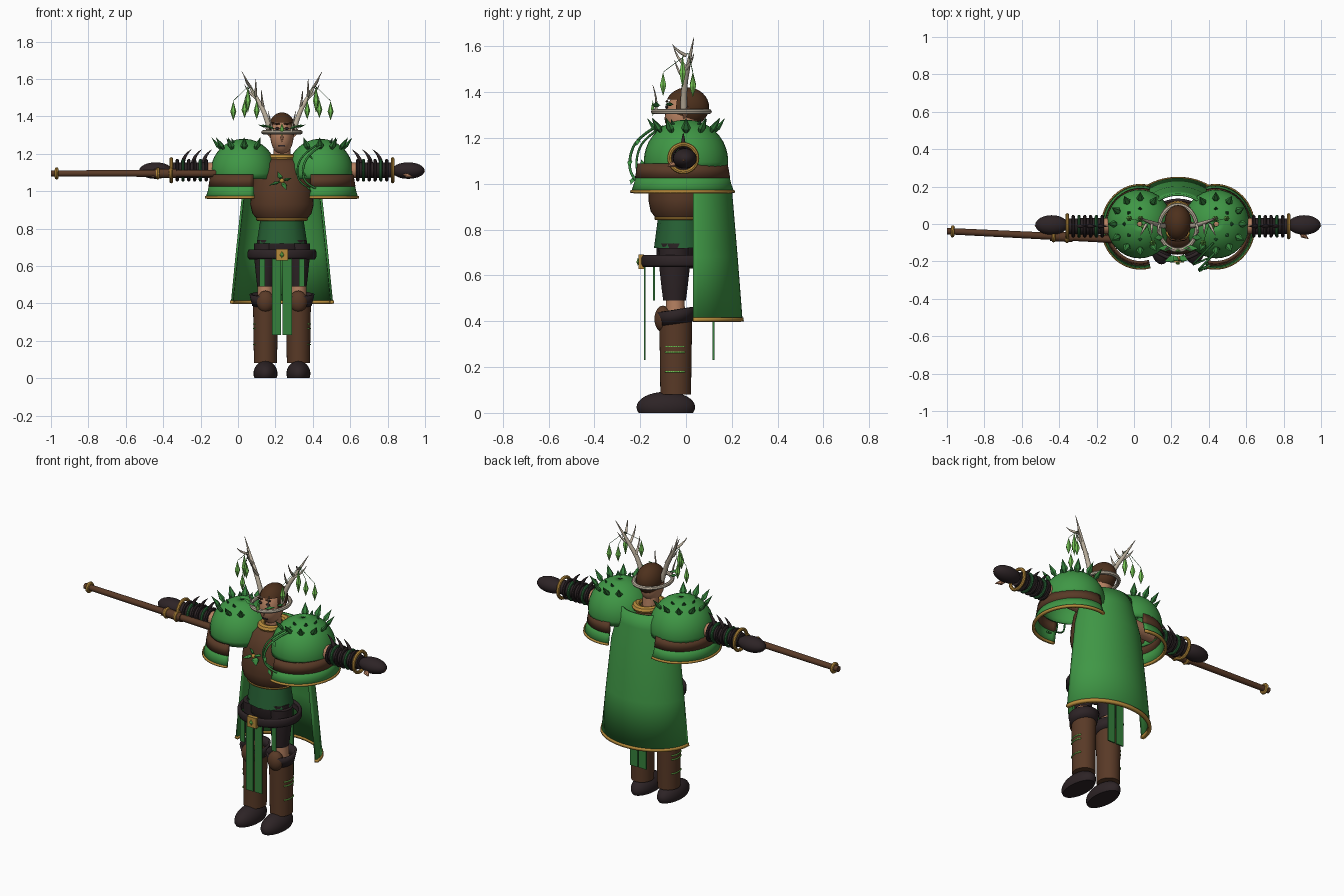
import bpy, bmesh, math
from mathutils import Vector

if "Cube" in bpy.data.objects:
    bpy.data.objects.remove(bpy.data.objects["Cube"])

CX = 0.235  # body centre; the long staff shifts it off the origin
PI = math.pi


def material(name, *rgb):
    m = bpy.data.materials.new(name)
    m.use_nodes = True
    m.diffuse_color = (*rgb, 1)
    m.node_tree.nodes["Principled BSDF"].inputs["Base Color"].default_value = (*rgb, 1)
    return m


GREEN = material("leaf green", .05, .31, .06)
CLOTH = material("cloth green", .035, .22, .045)
TUNIC = material("dark green", .02, .12, .035)
GLOW = material("bright green", .18, .57, .09)
LEATHER = material("brown leather", .1, .042, .02)
DARK = material("dark leather", .026, .017, .019)
SKIN = material("skin", .47, .22, .12)
GOLD = material("gold", .48, .26, .045)
BONE = material("bone", .52, .45, .35)
HAIR = material("brown hair", .075, .03, .012)


def finish(ob, mat, angle=40):
    ob.data.materials.clear()
    ob.data.materials.append(mat)
    bpy.ops.object.select_all(action='DESELECT')
    ob.select_set(True)
    bpy.context.view_layer.objects.active = ob
    if angle:
        bpy.ops.object.shade_smooth_by_angle(angle=math.radians(angle))
    return ob


def add_mesh(name, bm, mat, angle=40):
    bmesh.ops.recalc_face_normals(bm, faces=bm.faces)
    me = bpy.data.meshes.new(name)
    bm.to_mesh(me)
    bm.free()
    ob = bpy.data.objects.new(name, me)
    bpy.context.collection.objects.link(ob)
    return finish(ob, mat, angle)


def lathe(name, profile, mat, x=0, y=0, ys=1, start=0, sweep=2 * PI, thick=0, seg=32):
    """Spin (radius, z) pairs around z; a thickness makes an open shell."""
    bm = bmesh.new()
    full = sweep > 6.28
    n = seg if full else seg + 1
    rows = []
    for r, z in profile:
        angles = [start + sweep * i / seg for i in range(n)]
        rows.append([bm.verts.new((CX + x + r * math.cos(a), y + r * ys * math.sin(a), z)) for a in angles])
    for a, b in zip(rows, rows[1:]):
        for i in range(seg):
            j = (i + 1) % n
            bm.faces.new((a[i], a[j], b[j], b[i]))
    if not thick:
        bm.faces.new(rows[0])
        bm.faces.new(rows[-1])
    ob = add_mesh(name, bm, mat)
    if thick:
        mod = ob.modifiers.new("thickness", 'SOLIDIFY')
        mod.thickness, mod.offset = thick, 0
    return ob


def ball(name, loc, scale, mat, cut=None, floor=None):
    bm = bmesh.new()
    bmesh.ops.create_uvsphere(bm, u_segments=24, v_segments=16, radius=1)
    for v in bm.verts:
        v.co = Vector((CX, 0, 0)) + Vector(loc) + v.co * Vector(scale)
        if floor is not None:
            v.co.z = max(v.co.z, floor)
    if cut:
        gone = [f for f in bm.faces if cut(f.calc_center_median())]
        bmesh.ops.delete(bm, geom=gone, context='FACES')
    return add_mesh(name, bm, mat)


def box(name, loc, size, mat):
    bm = bmesh.new()
    bmesh.ops.create_cube(bm, size=1)
    for v in bm.verts:
        v.co = Vector((CX, 0, 0)) + Vector(loc) + v.co * Vector(size)
    return add_mesh(name, bm, mat, 0)


def tube(name, points, radii, mat, smooth=False):
    cu = bpy.data.curves.new(name, 'CURVE')
    cu.dimensions, cu.bevel_depth, cu.bevel_resolution, cu.use_fill_caps = '3D', 1, 3, True
    sp = cu.splines.new('NURBS' if smooth else 'POLY')
    sp.points.add(len(points) - 1)
    for p, co, r in zip(sp.points, points, radii):
        p.co, p.radius = (co[0] + CX, co[1], co[2], 1), r
    if smooth:
        sp.order_u, sp.use_endpoint_u, sp.resolution_u = 3, True, 6
    ob = bpy.data.objects.new(name, cu)
    bpy.context.collection.objects.link(ob)
    bpy.context.view_layer.objects.active = ob
    bpy.ops.object.select_all(action='DESELECT')
    ob.select_set(True)
    bpy.ops.object.convert(target='MESH')
    return finish(bpy.context.object, mat)


def ring(name, loc, major, minor, mat, rot=(0, 0, 0), scale=(1, 1, 1)):
    bpy.ops.mesh.primitive_torus_add(location=(loc[0] + CX, loc[1], loc[2]), rotation=rot, major_radius=major,
                                     minor_radius=minor, major_segments=32, minor_segments=8)
    ob = bpy.context.object
    ob.name, ob.scale = name, scale
    return finish(ob, mat)


def leaf(name, base, direction, length, width, mat, flat=.4):
    """Faceted spindle, widest near its base."""
    bm = bmesh.new()
    d = Vector(direction).normalized()
    q = d.to_track_quat('Z', 'Y')
    o = Vector((CX, 0, 0)) + Vector(base)
    ends = [bm.verts.new(o), bm.verts.new(o + d * length)]
    mid = [bm.verts.new(o + q @ Vector((math.cos(a) * width, math.sin(a) * width * flat, length * .45)))
           for a in (0, PI / 3, 2 * PI / 3, PI, 4 * PI / 3, 5 * PI / 3)]
    for i in range(6):
        for e in ends:
            bm.faces.new((e, mid[i], mid[(i + 1) % 6]))
    return add_mesh(name, bm, mat, 0)


# Head
tube("neck", [(0, .01, 1.12), (0, 0, 1.25)], [.045, .045], SKIN)
ball("head", (0, -.012, 1.295), (.062, .08, .1), SKIN)
ball("hair", (0, .005, 1.335), (.072, .096, .086), HAIR, cut=lambda c: c.y < -.035 and c.z < 1.375)
leaf("nose", (0, -.08, 1.31), (0, -.2, -1), .05, .012, SKIN, 1)
box("mouth", (0, -.078, 1.243), (.035, .008, .008), DARK)
for s in (-1, 1):
    ball("eye", (s * .026, -.085, 1.335), (.012, .006, .007), DARK)
    ball("brow", (s * .027, -.083, 1.36), (.018, .006, .005), HAIR)
    leaf("ear", (s * .058, -.01, 1.28), (s * .5, .3, 1), .07, .016, SKIN)

# Circlet, antlers and hanging crystals
ring("circlet", (0, -.02, 1.315), .1, .011, BONE, scale=(1, 1.2, 1))
leaf("circlet_gem", (0, -.145, 1.295), (0, 0, 1), .07, .013, GLOW, .7)
for s in (-1, 1):
    leaf("circlet_leaf", (s * .03, -.13, 1.33), (s, 0, .35), .085, .018, GREEN)
    leaf("temple_leaf", (s * .075, -.07, 1.34), (s, -.1, .3), .055, .018, CLOTH)
    tube("brow_tine", [(s * .05, -.13, 1.32), (s * .06, -.125, 1.37), (s * .075, -.145, 1.43)],
         [.006, .005, .001], BONE, True)
    tube("antler", [(s * .065, -.01, 1.33), (s * .09, -.01, 1.42), (s * .15, .01, 1.52), (s * .215, .035, 1.64)],
         [.015, .013, .011, .001], BONE, True)
    for x, z, dx, dy, dz in ((.1, 1.45, .01, -.05, .09), (.14, 1.51, .0, -.055, .09), (.17, 1.56, .03, -.06, .05),
                             (.14, 1.5, .06, .035, .07)):
        tube("antler_tine", [(s * x, 0, z), (s * (x + dx * .7), dy * .7, z + dz * .4),
                             (s * (x + dx), dy, z + dz)], [.008, .006, .001], BONE, True)
    for x, y, z, h in ((.26, .03, 1.43, .053), (.182, -.015, 1.49, .072), (.135, -.1, 1.435, .052),
                       (.2, .03, 1.44, .05)):
        leaf("crystal", (s * x, y, z - h), (0, 0, 1), 2 * h, .016, GLOW, 1)
        tube("crystal_string", [(s * x, y, z + h), (s * .17, .01, 1.57)], [.0012, .0012], CLOTH)

# Torso
lathe("cuirass", [(.128, .845), (.158, .88), (.17, .93), (.165, 1), (.15, 1.08), (.115, 1.15), (.065, 1.18)],
      LEATHER, y=-.02, ys=.85)
ring("cuirass_trim", (0, -.02, .85), .13, .009, GOLD, scale=(1, .85, 1))
ring("collar", (0, .015, 1.18), .068, .02, GOLD, scale=(1, 1.25, 1))
lathe("tunic", [(.135, .72), (.115, .85)], TUNIC, y=-.025, ys=.85, seg=12)
lathe("hips", [(.09, .63), (.13, .67), (.132, .74)], DARK, y=-.035, ys=.72)
for dx, dz, n in ((-1, -.35, .08), (1, .3, .06), (.4, -.8, .06), (-.4, .9, .06)):
    leaf("brooch_leaf", (0, -.175, 1.055), (dx, -.35, dz), n, .022, GREEN)
ball("brooch_stone", (0, -.185, 1.055), (.013, .013, .013), GOLD)

# Belt and hanging cloth
lathe("belt", [(.17, .64), (.176, .65), (.176, .675), (.17, .685)], DARK, y=-.03, ys=.9, thick=.016)
box("buckle", (0, -.195, .66), (.062, .024, .062), GOLD)
leaf("buckle_gem", (0, -.21, .642), (0, 0, 1), .036, .012, GLOW, .6)
for s in (-1, 1):
    box("front_sash", (s * .029, -.18, .435), (.05, .008, .41), CLOTH)
    box("back_sash", (s * .029, .12, .435), (.05, .008, .41), CLOTH)
    box("side_sash", (s * .105, -.14, .565), (.03, .008, .15), CLOTH)

# Cape
lathe("cape", [(.267, .405), (.24, .68), (.21, .96), (.175, 1.1), (.16, 1.18)], GREEN,
      y=.03, ys=.79, sweep=PI, thick=.012)
lathe("cape_trim", [(.269, .398), (.267, .415)], GOLD, y=.03, ys=.79, sweep=PI, thick=.02)

for s in (-1, 1):
    # Shoulder armour
    out = 0 if s > 0 else PI
    dome = [(.172 * math.cos(t), 1.1 + .175 * math.sin(t)) for t in [-.2 + i * .17 for i in range(11)]]
    lathe("shoulder_dome", dome, GREEN, x=s * .205, ys=1.04, thick=.01)
    arc = dict(x=s * .2, y=-.015, ys=1.08, start=out - 1.83, sweep=3.66)
    lathe("shoulder_band", [(.186, 1.025), (.176, 1.088)], LEATHER, thick=.014, **arc)
    lathe("shoulder_skirt", [(.203, .965), (.192, 1), (.184, 1.035)], GREEN, thick=.01, **arc)
    lathe("shoulder_trim", [(.205, .96), (.203, .972)], GOLD, thick=.016, **arc)
    for i in range(9):
        a = out + (i - 4) * .53
        n = Vector((math.cos(a) * .72, math.sin(a) * .72, .7))
        leaf("shoulder_leaf", Vector((s * .205, 0, 1.1)) + n * .155, n + Vector((0, 0, .25)), .1, .021, CLOTH, .6)
    for i in range(5):
        a = out + (i - 2) * .8
        n = Vector((math.cos(a) * .45, math.sin(a) * .45, .9))
        leaf("crown_leaf", Vector((s * .205, 0, 1.1)) + n * .16, n, .045, .012, TUNIC, .5)

    # Arm, bracer and hand
    Y, Z = -.012, 1.112
    tube("arm", [(s * .15, 0, 1.11), (s * .42, Y, Z)], [.05, .042], SKIN)
    tube("bracer", [(s * .4, Y, Z), (s * .6, Y, Z)], [.044, .042], DARK)
    for i in range(6):
        ring("bracer_ring", (s * (.405 + .031 * i), Y, Z), .052, .009, TUNIC if i % 3 == 1 else DARK, (0, PI / 2, 0))
    ring("wrist_ring", (s * .592, Y, Z), .06, .01, GOLD, (0, PI / 2, 0))
    for x in (.42, .475, .53):
        tube("bracer_thorn", [(s * x, Y, 1.15), (s * (x - .005), Y, 1.19), (s * (x - .045), Y, 1.222)],
             [.012, .01, .001], DARK, True)
    ball("hand", (s * .675, -.005, 1.11), (.088, .052, .044), DARK)
    leaf("finger_tips", (s * .72, -.01, 1.105), (s, 0, -.05), .047, .024, SKIN, .6)
    leaf("thumb", (s * .645, -.04, 1.09), (s * .8, -.6, -.2), .07, .017, SKIN, .8)

    # Leg, boot and foot
    lx = s * .088
    lathe("thigh", [(.044, .49), (.05, .54), (.06, .64), (.062, .72)], DARK, x=lx, y=-.05, ys=1.12)
    tube("knee", [(lx, -.045, .38), (lx, -.048, .53)], [.045, .042], SKIN)
    lathe("boot", [(.062, .08), (.064, .25), (.067, .41)], LEATHER, x=lx, y=-.045, ys=1.08)
    cuff = lathe("boot_cuff", [(.066, .39), (.08, .45)], DARK, x=lx, y=-.045, thick=.012)
    for v in cuff.data.vertices:
        v.co.z += (v.co.y + .045) * .15
    ball("knee_guard", (lx, -.1, .41), (.048, .038, .058), LEATHER)
    ball("shoe", (lx, -.088, .025), (.064, .128, .067), DARK, floor=0)
    for z in (.18, .265, .29):
        lathe("boot_vine", [(.066, z - .003), (.066, z + .003)], GLOW, x=lx, y=-.045, ys=1.08,
              start=out - .7, sweep=1.3, thick=.004, seg=12)

# Trailing vine on the left shoulder
vine = [(.22, -.13, 1.25), (.14, -.215, 1.2), (.105, -.25, 1.11), (.13, -.24, 1.03), (.22, -.2, 1.0)]
tube("shoulder_vine", vine, [.006] * 5, CLOTH, True)
tube("inner_vine", [(x - .03, y + .03, z) for x, y, z in vine], [.005] * 5, CLOTH, True)
for x, y, z in vine[1:4]:
    leaf("vine_leaf", (x, y + .01, z), (.5, -.2, -.6), .045, .012, GREEN)

# Staff
A, B = Vector((-1 - CX, -.038, 1.095)), Vector((.02 - CX, -.088, 1.095))
tube("staff", [A, B], [.017, .021], LEATHER)
turn = (0, PI / 2, math.atan2(B.y - A.y, B.x - A.x))
for t in (.03, .56, .63):
    ring("staff_ring", A.lerp(B, t), .023, .01, GOLD, turn)
tube("staff_grip", [A.lerp(B, .54), A.lerp(B, .66)], [.026, .026], LEATHER)
